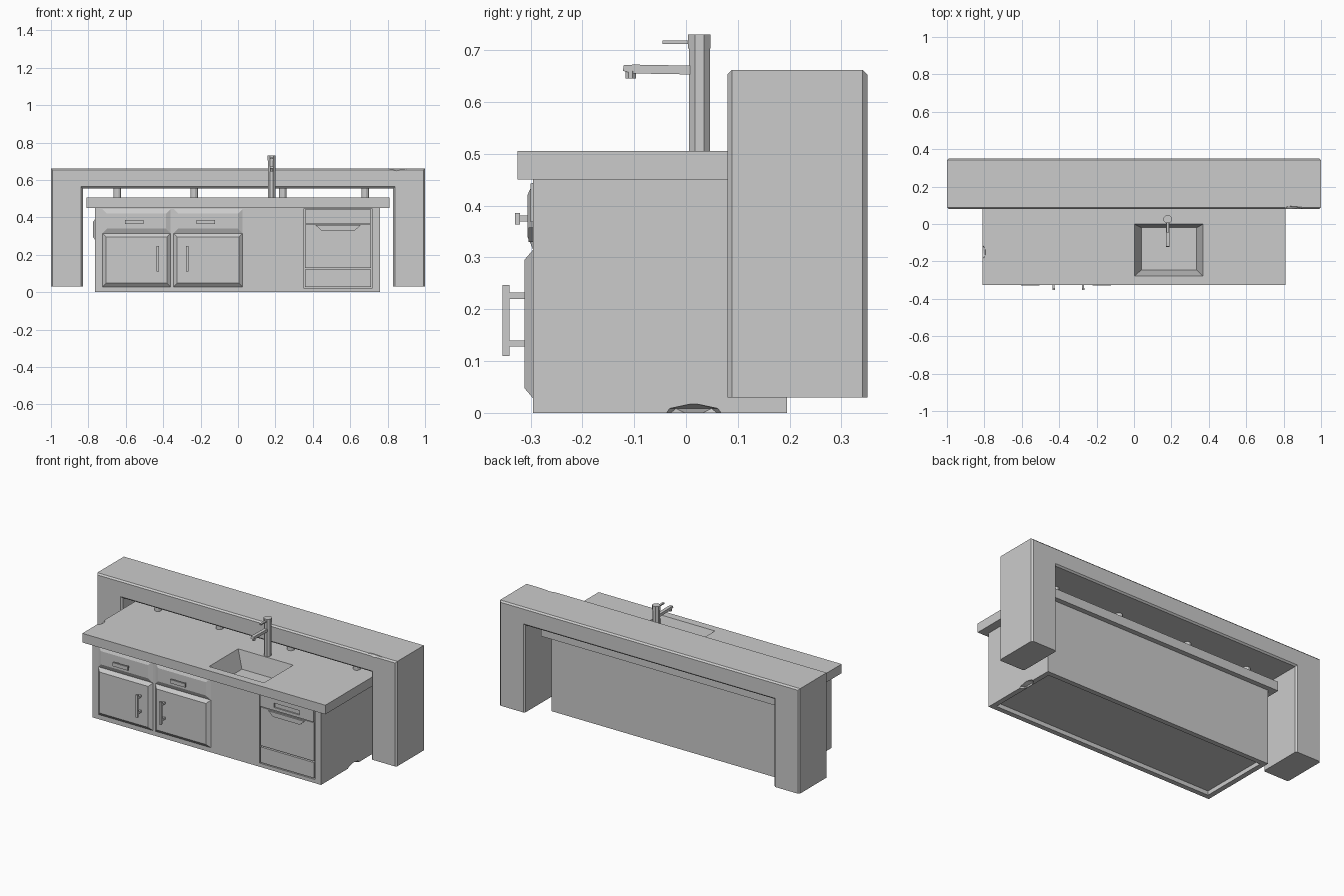
import bpy, bmesh, math
from mathutils import Matrix, Vector

if "Cube" in bpy.data.objects:
    bpy.data.objects.remove(bpy.data.objects["Cube"], do_unlink=True)

grey = bpy.data.materials.new("plain grey")
grey.use_nodes = True
colour = (0.6, 0.6, 0.6, 1)
grey.diffuse_color = colour
grey.node_tree.nodes["Principled BSDF"].inputs["Base Color"].default_value = colour


def finish(name, bm):
    bmesh.ops.recalc_face_normals(bm, faces=bm.faces)
    mesh = bpy.data.meshes.new(name)
    bm.to_mesh(mesh)
    bm.free()
    mesh.materials.append(grey)
    obj = bpy.data.objects.new(name, mesh)
    bpy.context.scene.collection.objects.link(obj)
    return obj


def loft(name, loop_a, loop_b):
    """Solid between two matching loops of points."""
    bm = bmesh.new()
    a = [bm.verts.new(p) for p in loop_a]
    b = [bm.verts.new(p) for p in loop_b]
    bm.faces.new(a)
    bm.faces.new(b)
    for i in range(len(a)):
        j = (i + 1) % len(a)
        bm.faces.new((a[i], a[j], b[j], b[i]))
    return finish(name, bm)


def rect(x0, x1, v0, v1):
    return [(x0, v0), (x1, v0), (x1, v1), (x0, v1)]


def box(name, x0, x1, y0, y1, z0, z1):
    r = rect(x0, x1, y0, y1)
    return loft(name, [(x, y, z0) for x, y in r], [(x, y, z1) for x, y in r])


def raised_panel(name, x0, x1, z0, z1, back, front, inset):
    outer = rect(x0, x1, z0, z1)
    inner = rect(x0 + inset, x1 - inset, z0 + inset, z1 - inset)
    return loft(name, [(x, back, z) for x, z in outer], [(x, front, z) for x, z in inner])


def plate(name, points, back, front):
    return loft(name, [(x, back, z) for x, z in points], [(x, front, z) for x, z in points])


def column(name, x, y, z0, z1, radius, sides):
    ring = [(x + radius * math.cos(math.tau * (i + 0.5) / sides),
             y + radius * math.sin(math.tau * (i + 0.5) / sides)) for i in range(sides)]
    return loft(name, [(px, py, z0) for px, py in ring], [(px, py, z1) for px, py in ring])


def cut(target, cutter):
    mod = target.modifiers.new("cut", 'BOOLEAN')
    mod.object = cutter
    mod.operation = 'DIFFERENCE'
    mod.solver = 'EXACT'
    cutter.hide_render = True
    cutter.hide_viewport = True
    cutter.display_type = 'WIRE'


def dent(name, centre, size):
    bm = bmesh.new()
    bmesh.ops.create_icosphere(bm, subdivisions=1, radius=1,
                               matrix=Matrix.Translation(centre) @ Matrix.Diagonal((*size, 1)))
    return finish(name, bm)


# Raised bar: an upside-down U with chamfered front and back edges
outline = [(-1, .03), (-1, .662), (1, .662), (1, .03),
           (.83, .03), (.83, .555), (-.83, .555), (-.83, .03)]
bar = plate("raised_bar", outline, .08, .35)
bm = bmesh.new()
bm.from_mesh(bar.data)
rim = [e for e in bm.edges
       if abs(e.verts[0].co.y - e.verts[1].co.y) < .001
       and max(v.co.z for v in e.verts) > .1]
bmesh.ops.bevel(bm, geom=rim, offset=.009, segments=1, affect='EDGES')
bm.to_mesh(bar.data)
bm.free()
cut(bar, dent("bar_chip", (.85, .08, .667), (.07, .018, .018)))

# Bar supports standing on the worktop
for i, x in enumerate((-.645, -.235, .24, .68)):
    column(f"bar_support_{i + 1}", x, .16, .5, .558, .021, 12)

# Cabinet with a shallow recess below and a worn lower edge
cabinet = box("cabinet", -.765, .76, -.295, .195, 0, .45)
cut(cabinet, box("base_recess", -.735, .73, -.265, .165, -.05, .025))
cut(cabinet, dent("edge_wear", (.765, .015, 0), (.04, .065, .019)))
cut(cabinet, box("washer_recess", .35, .72, -.35, -.28, .022, .446))

# Worktop and tapered sink basin
worktop = box("worktop", -.81, .81, -.325, .225, .45, .505)
sink = loft("sink_cutter",
            [(x, y, .51) for x, y in rect(0, .37, -.28, 0)],
            [(x, y, .4) for x, y in rect(.04, .335, -.245, -.02)])
cut(worktop, sink)
cut(cabinet, sink)
cut(worktop, dent("worktop_chip", (-.81, -.15, .505), (.02, .04, .012)))
box("sink_drain", .155, .21, -.162, -.12, .398, .406)

# Tap
column("tap_body", .18, .026, .5, .705, .022, 8)
column("tap_cap", .18, .026, .703, .73, .0235, 8)
box("tap_lever", .174, .186, -.045, .01, .712, .719)
spout = [(.015, .653), (-.1, .655), (-.122, .66), (-.12, .671), (-.1, .672), (.015, .67)]
loft("tap_spout", [(.17, y, z) for y, z in spout], [(.19, y, z) for y, z in spout])
column("tap_nozzle", .18, -.107, .645, .66, .011, 8)

# Drawers and doors with their handles
for side, x0, x1, grip in (("right", -.725, -.36, -.43), ("left", -.345, .025, -.272)):
    raised_panel(f"{side}_drawer", x0, x1, .315, .445, -.295, -.306, .025)
    raised_panel(f"{side}_door", x0, x1, .028, .315, -.295, -.312, .02)
    mid = (x0 + x1) / 2 - .012
    box(f"{side}_drawer_handle", mid - .05, mid + .05, -.33, -.32, .364, .386)
    for s in (-1, 1):
        box(f"{side}_drawer_stem", mid + s * .035 - .006, mid + s * .035 + .006,
            -.322, -.303, .369, .381)
    box(f"{side}_door_handle", grip - .007, grip + .007, -.354, -.341, .11, .247)
    for z in (.134, .226):
        box(f"{side}_door_stem", grip - .006, grip + .006, -.343, -.31, z - .006, z + .006)

# Dishwasher: control strip, door with finger grip, kick panel
strip = box("washer_control_strip", .358, .712, -.3, -.278, .368, .443)
cut(strip, box("strip_pocket", .45, .62, -.32, -.292, .386, .412))
box("washer_door", .358, .712, -.295, -.278, .13, .362)
box("washer_kick_panel", .358, .712, -.295, -.278, .028, .122)
plate("washer_finger_grip", [(.415, .358), (.655, .358), (.625, .33), (.445, .33)], -.29, -.304)

# Small fitting on the cabinet end
loft("end_fitting", [(-.764, y, z) for y, z in rect(-.19, -.09, .28, .39)],
     [(-.776, y, z) for y, z in rect(-.175, -.105, .295, .375)])
